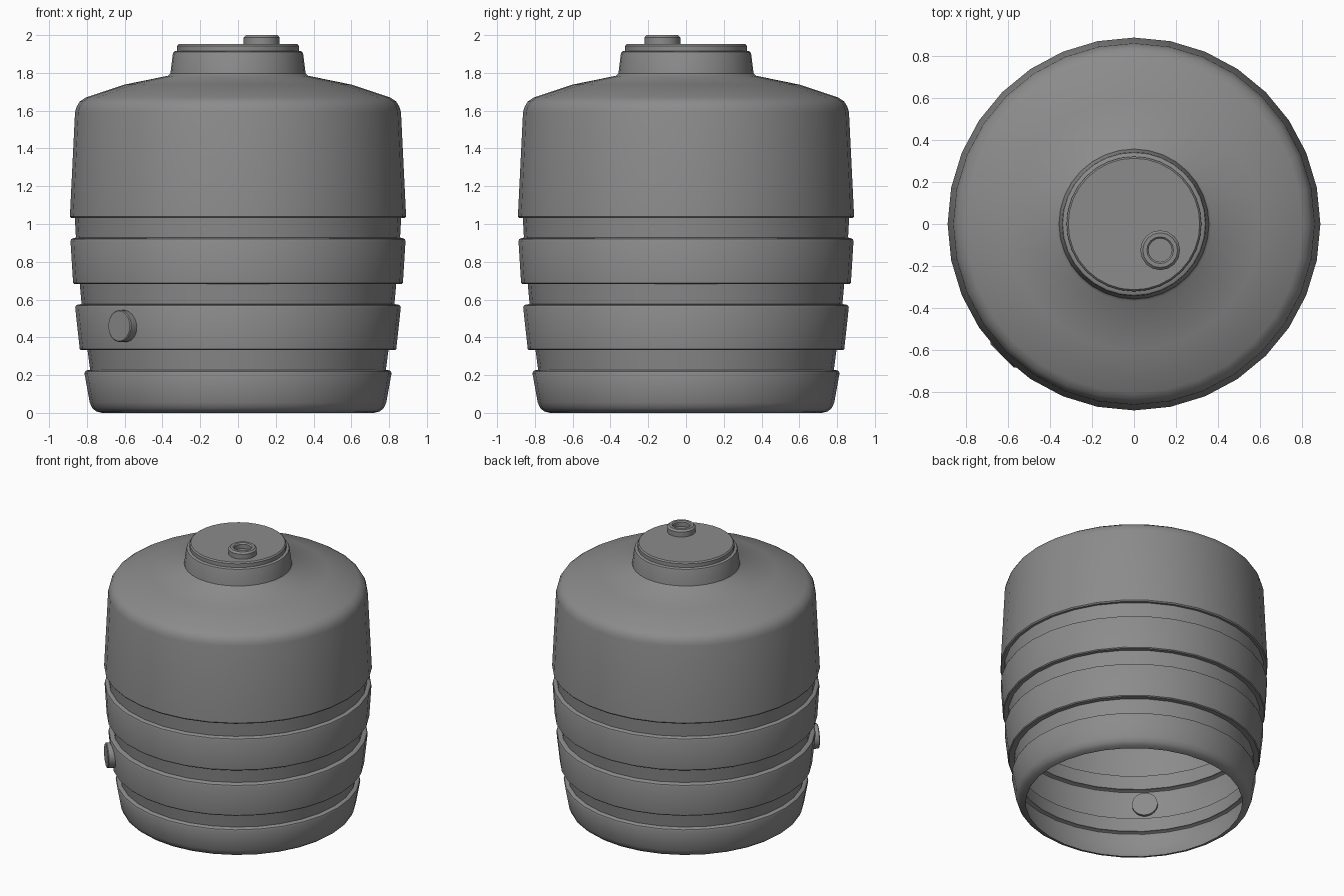
import bpy
import bmesh
from math import cos, sin, pi, radians
from mathutils import Vector

if "Cube" in bpy.data.objects:
    bpy.data.objects.remove(bpy.data.objects["Cube"], do_unlink=True)

# Single plain plastic colour
grey = bpy.data.materials.new("grey plastic")
colour = (0.26, 0.26, 0.26, 1)
grey.diffuse_color = colour
grey.use_nodes = True
grey.node_tree.nodes["Principled BSDF"].inputs["Base Color"].default_value = colour


def lathe(name, profile, sides, cap_start=False, cap_end=False):
    """Spin (radius, height) points about z, from bottom to top."""
    bm = bmesh.new()
    rings = []
    for radius, height in profile:
        ring = []
        for i in range(sides):
            angle = 2 * pi * i / sides
            ring.append(bm.verts.new((radius * cos(angle), radius * sin(angle), height)))
        rings.append(ring)
    for low, high in zip(rings, rings[1:]):
        for i in range(sides):
            j = (i + 1) % sides
            bm.faces.new((low[i], low[j], high[j], high[i]))
    if cap_start:
        bm.faces.new(rings[0][::-1])
    if cap_end:
        bm.faces.new(rings[-1])
    mesh = bpy.data.meshes.new(name)
    bm.to_mesh(mesh)
    bm.free()
    mesh.materials.append(grey)
    obj = bpy.data.objects.new(name, mesh)
    bpy.context.collection.objects.link(obj)
    bpy.ops.object.select_all(action="DESELECT")
    obj.select_set(True)
    bpy.context.view_layer.objects.active = obj
    bpy.ops.object.shade_smooth_by_angle(angle=radians(35))
    return obj


def hoop(r_low, z_low, r_high, z_high, r_groove):
    """Raised band: sharp lower lip, softened upper edge, then the groove above."""
    return [(r_low - 0.006, z_low), (r_low, z_low + 0.006),
            (r_high, z_high - 0.015), (r_high - 0.004, z_high - 0.005),
            (r_high - 0.014, z_high), (r_groove, z_high + 0.003)]


# Tank shell, open underneath, with three hoops and a sloping shoulder
base = [(0.72, 0), (0.75, 0.008), (0.772, 0.025), (0.785, 0.055),
        (0.813, 0.21), (0.809, 0.22), (0.8, 0.225), (0.783, 0.228)]
lower_hoop = [(0.797, 0.335)] + hoop(0.838, 0.333, 0.862, 0.573, 0.828)
upper_hoop = [(0.838, 0.684)] + hoop(0.873, 0.682, 0.887, 0.925, 0.858)
upper_wall = [(0.864, 1.034), (0.884, 1.032), (0.89, 1.04), (0.863, 1.59),
              (0.855, 1.62), (0.838, 1.648), (0.805, 1.67)]
shoulder = [(0.6, 1.738), (0.37, 1.785), (0.358, 1.797)]
neck = [(0.345, 1.9), (0.341, 1.911), (0.332, 1.916), (0.31, 1.916)]
lathe("tank_shell", base + lower_hoop + upper_hoop + upper_wall + shoulder + neck, 32)

# Flat lid on the neck
lathe("lid", [(0.322, 1.914), (0.322, 1.943), (0.314, 1.952)], 32, cap_end=True)

# Ring-shaped inlet on the lid
inlet = lathe("inlet_ring", [(0.095, 0), (0.095, 0.038), (0.083, 0.05),
                             (0.064, 0.05), (0.056, 0.042), (0.056, 0.01)],
              16, cap_end=True)
inlet.location = (0.125, -0.125, 1.95)

# Outlet plug passing through the wall at the front right
outward = Vector((-1, -1, 0)).normalized()
outlet = lathe("outlet_plug", [(0.085, 0.82), (0.085, 0.885), (0.08, 0.89)], 24,
               cap_start=True, cap_end=True)
outlet.rotation_euler = outward.to_track_quat("Z", "Y").to_euler()
outlet.location = (0, 0, 0.46)
